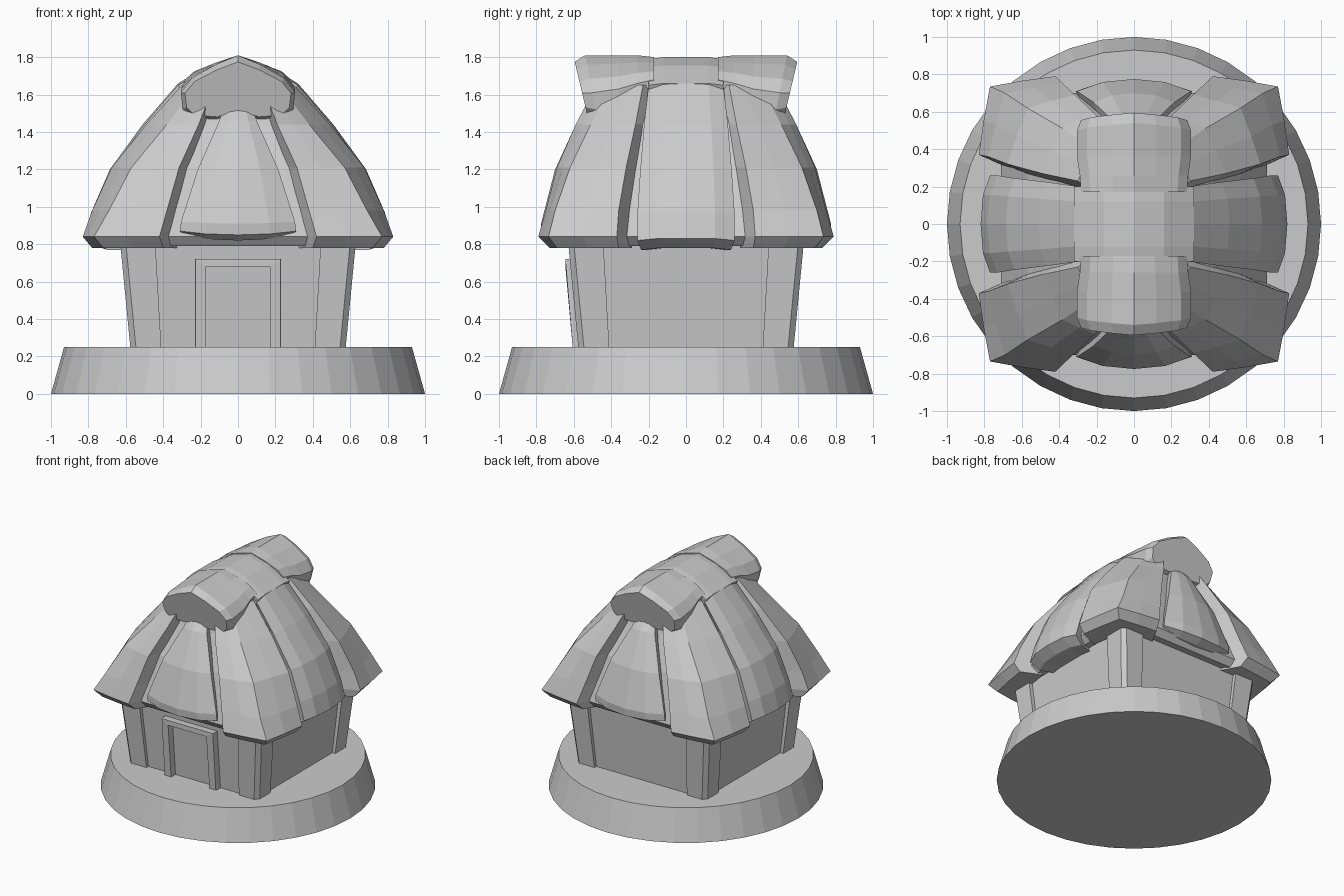
import bpy, bmesh
from math import sin, cos, pi

if "Cube" in bpy.data.objects:
    bpy.data.objects.remove(bpy.data.objects["Cube"])


def finish(name, bm, angle=None):
    bmesh.ops.recalc_face_normals(bm, faces=bm.faces)
    me = bpy.data.meshes.new(name)
    bm.to_mesh(me)
    bm.free()
    ob = bpy.data.objects.new(name, me)
    bpy.context.collection.objects.link(ob)
    return ob


def loft(name, rings):
    """Closed solid through a list of equal-length closed rings."""
    bm = bmesh.new()
    vs = [[bm.verts.new(p) for p in r] for r in rings]
    n = len(vs[0])
    for a, b in zip(vs, vs[1:]):
        for i in range(n):
            j = (i + 1) % n
            bm.faces.new((a[i], a[j], b[j], b[i]))
    caps = [bm.faces.new(vs[0]), bm.faces.new(vs[-1])]
    bmesh.ops.triangulate(bm, faces=caps)
    return finish(name, bm)


def shell(name, rows, sx=1, sy=1, k=0.8):
    """Thick thatch lobe: outer rows plus the same rows pulled inward."""
    rings = []
    for row in rows:
        out = [(x * sx, y * sy, z) for x, y, z in row]
        rings.append(out + [(x * k, y * k, z) for x, y, z in reversed(out)])
    return loft(name, rings)


def rect(hx, hy, z, c=0.0):
    """Rectangle ring with chamfered corners."""
    return [(hx, -hy + c, z), (hx, hy - c, z), (hx - c, hy, z), (-hx + c, hy, z),
            (-hx, hy - c, z), (-hx, -hy + c, z), (-hx + c, -hy, z), (hx - c, -hy, z)]


# round base
N = 36
loft("base", [[(r * cos(2 * pi * i / N), r * sin(2 * pi * i / N), z) for i in range(N)]
              for r, z in ((1.0, 0), (0.93, 0.25))])

# flared walls and corner posts
loft("walls", [rect(0.55, 0.55, 0.24, 0.02), rect(0.605, 0.605, 0.88, 0.02)])
for sx in (-1, 1):
    for sy in (-1, 1):
        rings = []
        for a, b, z in ((0.41, 0.575, 0.24), (0.445, 0.635, 0.86)):
            pts = [(a, a), (b, a), (b, b - 0.03), (b - 0.03, b), (a, b)]
            rings.append([(x * sx, y * sy, z) for x, y in pts])
        loft("corner_post", rings)

# door frame, one swept U shape leaning with the wall
def frame_section(xo, xi, zo, zi, y):
    return [(xo, -0.5, zo), (xo, y + 0.012, zo), (xo * 0.95 + xi * 0.05, y, zo),
            (xi, y, zi), (xi, -0.5, zi)]


loft("door_frame", [frame_section(s * 0.23, s * 0.17, zo, zi, y)
                    for s, zo, zi, y in ((-1, 0.24, 0.24, -0.605), (-1, 0.72, 0.68, -0.645),
                                         (1, 0.72, 0.68, -0.645), (1, 0.24, 0.24, -0.605))])

# inner roof seen in the grooves
loft("roof_core", [rect(0.58, 0.58, 0.80, 0.15), rect(0.66, 0.66, 0.79, 0.18),
                   rect(0.71, 0.70, 0.84, 0.2), rect(0.57, 0.60, 1.2, 0.2),
                   rect(0.42, 0.50, 1.44, 0.18), rect(0.24, 0.44, 1.64, 0.1),
                   rect(0.05, 0.42, 1.75, 0.01)])

# corner thatch: front edge, corner fold, side edge on each level
levels = [((0.40, 0.73), (0.72, 0.69), (0.78, 0.36), 0.78),
          ((0.42, 0.79), (0.77, 0.735), (0.83, 0.37), 0.84),
          ((0.38, 0.75), (0.69, 0.70), (0.78, 0.36), 0.98),
          ((0.315, 0.69), (0.57, 0.62), (0.675, 0.32), 1.21),
          ((0.21, 0.59), (0.38, 0.51), (0.49, 0.27), 1.44),
          ((0.13, 0.48), (0.22, 0.40), (0.30, 0.23), 1.65)]
corner_rows = []
for a, b, c, z in levels:
    m1 = ((a[0] + b[0]) / 2, (a[1] + b[1]) / 2 + 0.004)
    m2 = ((c[0] + b[0]) / 2 + 0.004, (c[1] + b[1]) / 2)
    corner_rows.append([(p[0], p[1], z) for p in (a, m1, b, m2, c)])
for sx in (-1, 1):
    for sy in (-1, 1):
        shell("corner_thatch", corner_rows, sx, sy)

# side thatch: centre reach, edge reach, half width, height
side = [(0.74, 0.70, 0.24, 0.78), (0.82, 0.77, 0.26, 0.83), (0.785, 0.73, 0.26, 0.97),
        (0.685, 0.64, 0.245, 1.2), (0.51, 0.47, 0.225, 1.44), (0.32, 0.29, 0.20, 1.66),
        (0.0, 0.0, 0.20, 1.80)]
side_rows = [[(e, -w, z - 0.01), ((c * 3 + e) / 4, -w * 0.6, z), (c, 0, z),
              ((c * 3 + e) / 4, w * 0.6, z), (e, w, z - 0.01)] for c, e, w, z in side[:-1]]
for s in (-1, 1):
    shell("side_thatch", side_rows, s)

# front and back thatch
end = [(0.71, 0.66, 0.295, 0.82, 0.85), (0.77, 0.71, 0.31, 0.85, 0.87),
       (0.775, 0.71, 0.305, 0.91, 0.92), (0.70, 0.65, 0.215, 1.2, 1.2),
       (0.58, 0.54, 0.10, 1.46, 1.46), (0.46, 0.44, 0.06, 1.6, 1.6)]
end_rows = [[(-w, e, ze), (-w * 0.55, (c * 3 + e) / 4, (z * 3 + ze) / 4), (0, c, z),
             (w * 0.55, (c * 3 + e) / 4, (z * 3 + ze) / 4), (w, e, ze)]
            for c, e, w, z, ze in end]
for s in (-1, 1):
    shell("end_thatch", end_rows, 1, s)

# ridge saddle across the middle
loft("ridge_saddle", [[(0, y, 1.80 - d), (0.16, y, 1.755 - d), (0.32, y, 1.66 - d),
                       (0.25, y, 1.5), (-0.25, y, 1.5), (-0.32, y, 1.66 - d),
                       (-0.16, y, 1.755 - d)]
                      for y, d in ((-0.20, 0.01), (-0.12, 0), (0.12, 0), (0.20, 0.01))])

# ridge rolls: one cross-section swept along y, plump towards the ends
half = [(0.0, 1.81), (0.12, 1.76), (0.25, 1.685), (0.305, 1.61), (0.295, 1.52),
        (0.25, 1.47), (0.12, 1.46)]
section = half + [(0, 1.50)] + [(-x, z) for x, z in reversed(half[1:])]
for s in (-1, 1):
    rings = []
    for y, kx, kz, lean in ((0.17, 0.93, 0.6, 0), (0.26, 0.95, 0.75, 0), (0.36, 1, 0.9, 0),
                            (0.54, 1, 1, 0.02), (0.595, 0.93, 0.84, 0.02)):
        top = 1.81 if kz > 0.85 or y < 0.5 else 1.775
        if y < 0.2:
            top = 1.80
        rings.append([(x * kx, s * (y - lean * (1.81 - z) / 0.1), top - (1.81 - z) * kz)
                      for x, z in section])
    loft("ridge_roll", rings)
